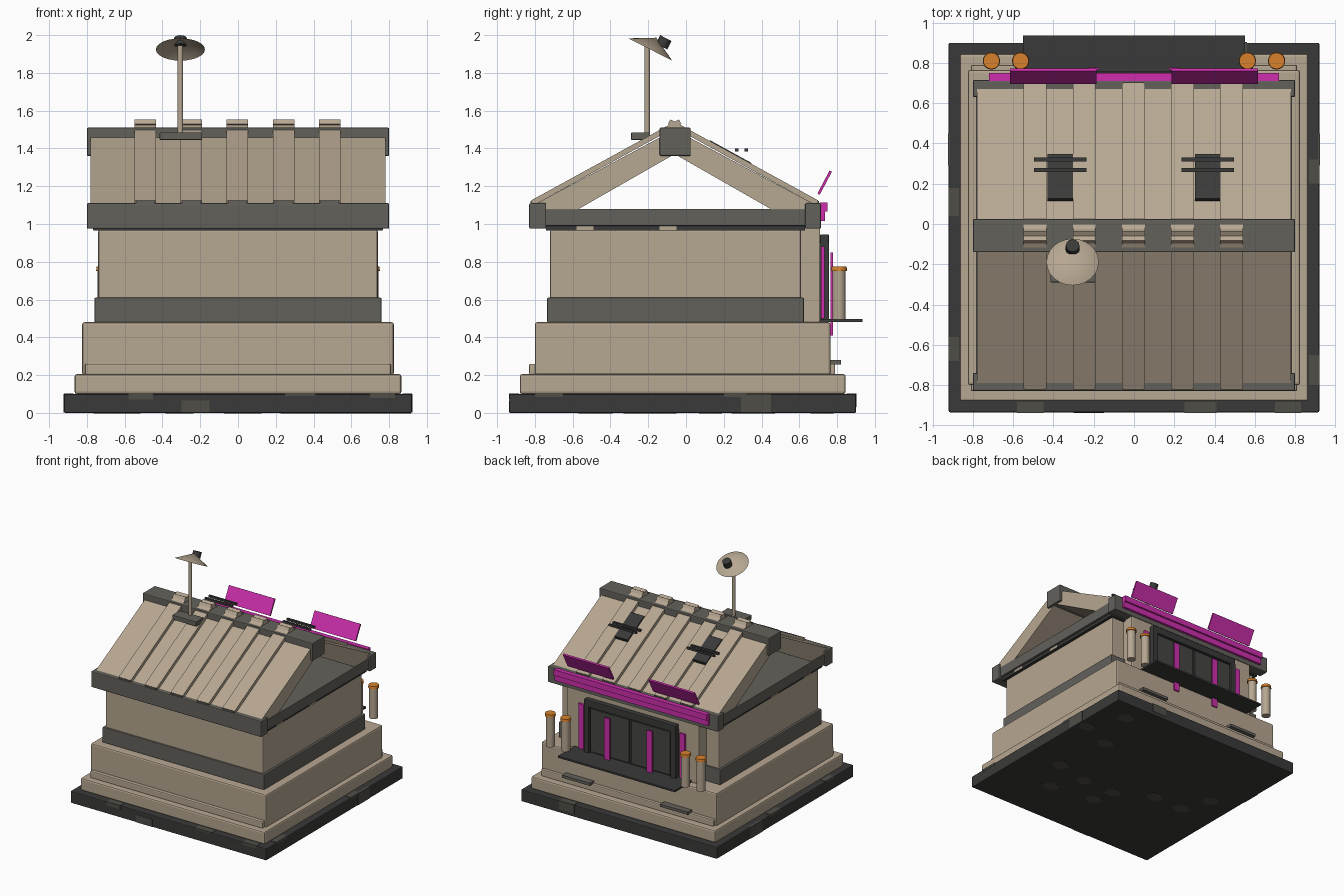
import bpy, bmesh, math
from mathutils import Matrix, Vector

cube = bpy.data.objects.get("Cube")
if cube:
    bpy.data.objects.remove(cube, do_unlink=True)


def material(name, rgb):
    m = bpy.data.materials.new(name)
    m.use_nodes = True
    col = (*rgb, 1)
    m.diffuse_color = col
    bsdf = m.node_tree.nodes["Principled BSDF"]
    bsdf.inputs["Base Color"].default_value = col
    bsdf.inputs["Roughness"].default_value = 0.8
    return m


BEIGE = material("sand_beige", (0.47, 0.385, 0.285))
GREY = material("trim_grey", (0.125, 0.12, 0.105))
DARK = material("charcoal", (0.042, 0.042, 0.041))
STAIN = material("worn_grey", (0.078, 0.076, 0.064))
PANEL = material("door_grey", (0.06, 0.06, 0.056))
PINK = material("magenta", (0.62, 0.027, 0.42))
ORANGE = material("amber", (0.69, 0.22, 0.025))


def finish(name, bm, mat, bevel=0, smooth=False):
    bmesh.ops.recalc_face_normals(bm, faces=bm.faces)
    mesh = bpy.data.meshes.new(name)
    bm.to_mesh(mesh)
    bm.free()
    mesh.materials.append(mat)
    ob = bpy.data.objects.new(name, mesh)
    bpy.context.collection.objects.link(ob)
    if bevel:
        mod = ob.modifiers.new("edge_bevel", "BEVEL")
        mod.width, mod.segments = bevel, 2
    if smooth:
        bpy.ops.object.select_all(action="DESELECT")
        ob.select_set(True)
        bpy.context.view_layer.objects.active = ob
        bpy.ops.object.shade_smooth_by_angle(angle=math.radians(35))
    return ob


def box(name, x, y, z, mat, bevel=0, tilt=0):
    """Box from (min, max) pairs, tilted about the x axis through its centre."""
    spans = (x, y, z)
    centre = Vector([(a + b) / 2 for a, b in spans])
    size = Vector([b - a for a, b in spans])
    bm = bmesh.new()
    bmesh.ops.create_cube(bm, size=1, matrix=Matrix.Translation(centre)
                          @ Matrix.Rotation(tilt, 4, "X") @ Matrix.Diagonal((*size, 1)))
    return finish(name, bm, mat, bevel)


def centred(name, half_x, y, z, mat, bevel=0):
    return box(name, (-half_x, half_x), y, z, mat, bevel)


def round_part(name, loc, r1, r2, depth, mat, sides=20, tilt=0, caps=True, scale=(1, 1)):
    bm = bmesh.new()
    bmesh.ops.create_cone(bm, cap_ends=caps, segments=sides, radius1=r1, radius2=r2,
                          depth=depth, matrix=Matrix.Translation(loc)
                          @ Matrix.Rotation(tilt, 4, "X") @ Matrix.Diagonal((*scale, 1, 1)))
    return finish(name, bm, mat, smooth=True)


# Stepped foundation and walls
centred("base_slab", 0.92, (-0.935, 0.9), (0, 0.1), DARK, 0.006)
centred("lower_step", 0.865, (-0.88, 0.845), (0.1, 0.205), BEIGE, 0.012)
centred("step_ledge", 0.81, (-0.83, 0.79), (0.2, 0.26), BEIGE, 0.008)
centred("upper_step", 0.825, (-0.8, 0.765), (0.2, 0.48), BEIGE, 0.012)
centred("wall_band", 0.76, (-0.735, 0.625), (0.48, 0.61), GREY, 0.006)
centred("main_wall", 0.74, (-0.72, 0.61), (0.6, 0.97), BEIGE, 0.01)
centred("rear_bay", 0.62, (0.6, 0.71), (0.48, 1.0), BEIGE, 0.006)

# Worn patches wrapping the slab edges
for x0, x1, z0 in ((-0.58, -0.45, 0.07), (0.25, 0.41, 0.09), (0.7, 0.83, 0.08)):
    box("front_edge_patch", (x0, x1), (-0.938, -0.885), (z0, 0.103), STAIN)
box("front_low_patch", (-0.3, -0.15), (-0.938, -0.9), (0.002, 0.065), STAIN)
for side, y0, y1 in ((-1, -0.68, -0.56), (-1, 0.04, 0.18), (1, 0.2, 0.32), (1, -0.8, -0.65)):
    box("side_edge_patch", sorted((side * 0.87, side * 0.922)), (y0, y1), (0.085, 0.103), STAIN)
for side in (-1, 1):
    box("side_tall_patch", sorted((side * 0.9, side * 0.923)), (0.29, 0.45), (0.002, 0.1), STAIN)
box("rear_edge_patch", (0.42, 0.56), (0.85, 0.903), (0.03, 0.103), STAIN)

# Worn patches under the slab
for x, y in ((-0.59, -0.11), (-0.69, 0.13), (-0.31, -0.11), (0, -0.27), (0.05, -0.45),
             (0.45, -0.51), (0.3, -0.27), (0.6, -0.2), (0.55, 0.3), (0.84, 0.41), (0.69, 0.72)):
    round_part("underside_patch", (x, y, 0), 0.075, 0.075, 0.004, STAIN, 8, scale=(1, 0.8))

# Eave frame and attic floor
centred("eave_strip", 0.765, (-0.74, 0.63), (0.965, 1.0), DARK)
centred("attic_floor", 0.785, (-0.76, 0.65), (0.99, 1.08), GREY, 0.005)
centred("front_eave_beam", 0.8, (-0.83, -0.74), (0.975, 1.11), GREY, 0.007)
centred("rear_eave_beam", 0.8, (0.63, 0.715), (0.975, 1.11), GREY, 0.007)
for side in (-1, 1):
    for y0, y1 in ((-0.58, -0.49), (-0.14, -0.05)):
        box("eave_spot", sorted((side * 0.76, side * 0.768)), (y0, y1), (0.967, 0.99), BEIGE)

# Open gable roof: two slabs, a ridge beam and crossing planks
RIDGE = -0.06
PITCH = math.atan(0.548)
profile = ((0, 1.5), (0.73, 1.11), (0.70, 1.05), (0.56, 1.05), (0, 1.37))
for side, label in ((-1, "front"), (1, "rear")):
    bm = bmesh.new()
    face = bm.faces.new([bm.verts.new((-0.78, RIDGE + side * d, z)) for d, z in profile])
    ext = bmesh.ops.extrude_face_region(bm, geom=[face])["geom"]
    bmesh.ops.translate(bm, vec=(1.56, 0, 0),
                        verts=[v for v in ext if isinstance(v, bmesh.types.BMVert)])
    finish(label + "_roof_slab", bm, BEIGE)
    mid = RIDGE + side * 0.362
    for i in range(-2, 3):
        x = i * 0.244 - 0.003
        box(label + "_roof_plank", (x - 0.057, x + 0.057), (mid - 0.446, mid + 0.446),
            (1.313, 1.341), BEIGE, tilt=-side * PITCH)
        end = RIDGE + side * 0.752
        box(label + "_plank_end", (x - 0.05, x + 0.05), (end - 0.012, end + 0.012),
            (1.1, 1.122), GREY)
centred("ridge_beam", 0.8, (-0.14, 0.025), (1.36, 1.51), GREY, 0.007)

# Rear roof hatches with rails
for side in (-1, 1):
    c = side * 0.367
    box("roof_hatch", (c - 0.063, c + 0.063), (0.105, 0.355), (1.355, 1.385), DARK, tilt=-PITCH)
    for y in (0.268, 0.32):
        box("hatch_rail", (c - 0.13, c + 0.13), (y - 0.009, y + 0.009), (1.383, 1.4), DARK)

# Dish antenna
box("antenna_foot", (-0.415, -0.19), (-0.29, -0.19), (1.445, 1.485), GREY, 0.004)
round_part("antenna_pole", (-0.305, -0.205, 1.71), 0.015, 0.015, 0.47, BEIGE, 12)
TILT = math.radians(-27)
round_part("antenna_dish", (-0.305, -0.173, 1.955), 0.13, 0, 0.07, BEIGE, 24, TILT, caps=False)
round_part("dish_receiver", (-0.305, -0.118, 1.962), 0.034, 0.034, 0.05, DARK, 12, TILT)

# Rear door and balcony
centred("balcony", 0.55, (0.7, 0.935), (0.482, 0.497), DARK)
centred("door_backing", 0.42, (0.7, 0.735), (0.497, 0.94), DARK)
centred("door_lintel", 0.43, (0.71, 0.757), (0.885, 0.945), DARK, 0.005)
for side in (-1, 1):
    box("door_jamb", sorted((side * 0.385, side * 0.43)), (0.71, 0.757), (0.497, 0.9), DARK)
    box("door_panel", sorted((side * 0.012, side * 0.375)), (0.73, 0.748), (0.51, 0.875), PANEL)
    box("inner_banner", sorted((side * 0.175, side * 0.225)), (0.765, 0.777), (0.41, 0.85), PINK)
    box("outer_banner", sorted((side * 0.45, side * 0.5)), (0.715, 0.732), (0.5, 0.88), PINK)

    # Lamp posts beside the balcony
    for x in (0.563, 0.708):
        round_part("lamp_post", (side * x, 0.81, 0.625), 0.035, 0.035, 0.26, BEIGE)
        round_part("lamp_cap", (side * x, 0.81, 0.763), 0.043, 0.04, 0.022, ORANGE)

    # Small step plates and tilted sign boards
    box("step_plate", (side * 0.46 - 0.13, side * 0.46 + 0.13), (0.765, 0.82), (0.257, 0.28), GREY)
    box("sign_board", (side * 0.402 - 0.215, side * 0.402 + 0.215), (0.727, 0.741),
        (1.15, 1.288), PINK, tilt=math.radians(-28))

# Sign rail along the rear eave
centred("sign_rail_upper", 0.72, (0.71, 0.75), (1.065, 1.115), PINK)
centred("sign_rail_lower", 0.72, (0.71, 0.735), (1.015, 1.065), PINK)
